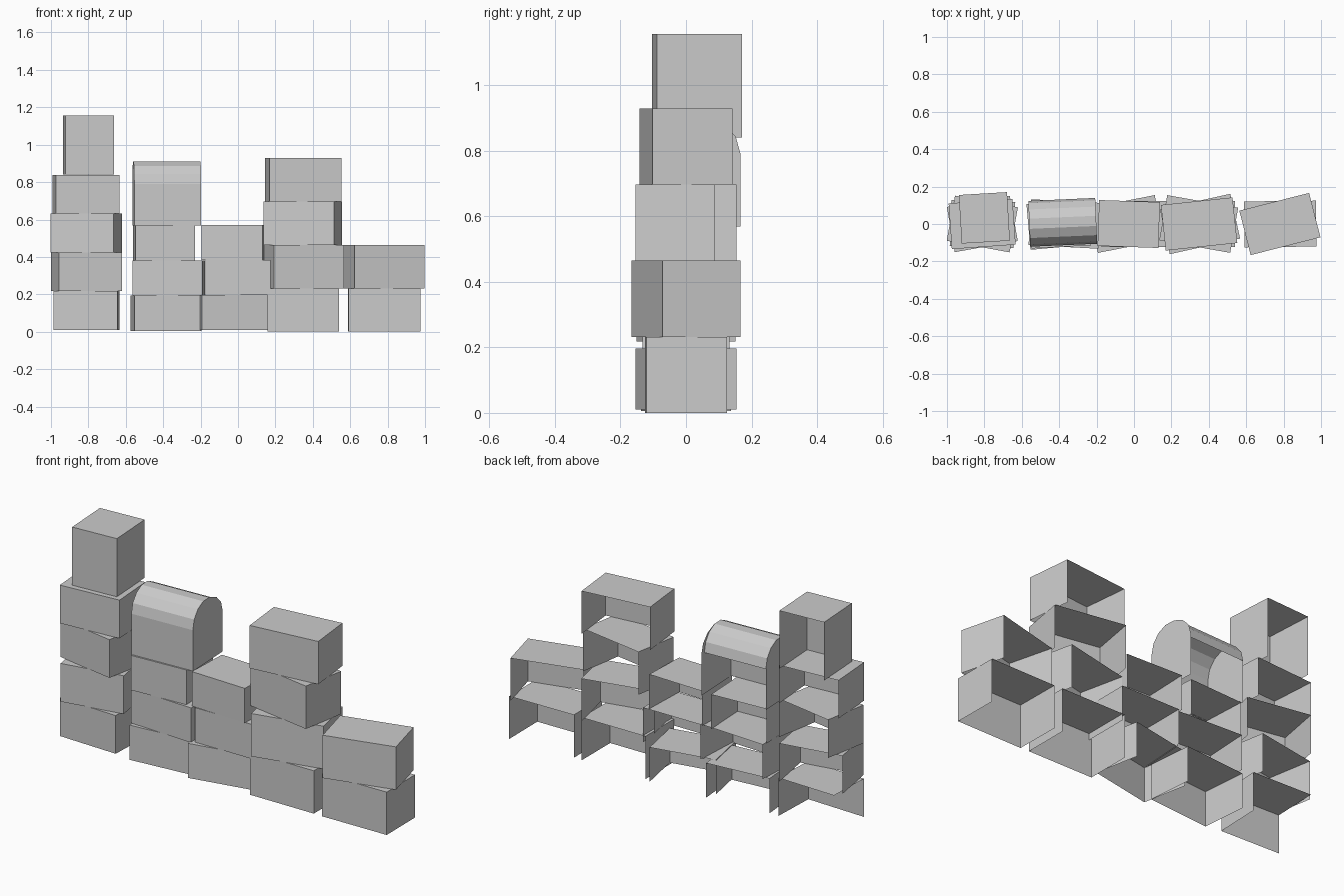
import bpy
import bmesh
from math import radians, cos, sin, pi
from mathutils import Matrix

DEPTH = 0.245

cube = bpy.data.objects.get("Cube")
if cube:
    bpy.data.objects.remove(cube, do_unlink=True)

# Single plain colour
grey = bpy.data.materials.new("light_grey")
grey.use_nodes = True
colour = (0.6, 0.6, 0.6, 1)
grey.diffuse_color = colour
grey.node_tree.nodes["Principled BSDF"].inputs["Base Color"].default_value = colour


def finish(name, bm, location, angle):
    """Turn a bmesh into a placed, flat-shaded object."""
    mesh = bpy.data.meshes.new(name)
    bm.to_mesh(mesh)
    bm.free()
    mesh.materials.append(grey)
    obj = bpy.data.objects.new(name, mesh)
    bpy.context.collection.objects.link(obj)
    obj.location = location
    obj.rotation_euler.z = radians(angle)
    return obj


def open_block(name, location, width, height, angle, depth=DEPTH, left_open=False):
    """Box shell with no back and no underside, resting on its location."""
    bm = bmesh.new()
    size = Matrix.Diagonal((width, depth, height, 1))
    bmesh.ops.create_cube(bm, size=1, matrix=Matrix.Translation((0, 0, height / 2)) @ size)
    bm.normal_update()
    drop = [f for f in bm.faces
            if f.normal.y > 0.5 or f.normal.z < -0.5
            or (left_open and f.normal.x < -0.5)]
    bmesh.ops.delete(bm, geom=drop, context="FACES")
    return finish(name, bm, location, angle)


def arch_profile(radius, wall, segments=7, back=0):
    """Side outline from the front foot, over the arch, to the back foot."""
    points = [(-radius, 0)]
    for i in range(segments + 1):
        a = pi - pi * i / segments
        y = radius * cos(a)
        points.append((y + back * max(0, y / radius), wall + radius * sin(a)))
    points.append((radius + back, 0))
    return points


def arched_block(name, location, width, wall, angle):
    """Round-topped shell with end walls and no back or underside."""
    bm = bmesh.new()
    radius = DEPTH / 2
    half = width / 2
    # Front wall and curved roof
    outline = arch_profile(radius, wall)[:-1]
    rows = [[bm.verts.new((x, y, z)) for x in (-half, half)] for y, z in outline]
    for low, high in zip(rows, rows[1:]):
        bm.faces.new((low[0], low[1], high[1], high[0]))
    # End walls, the left one reaching a little further back
    for x, back in ((-half, 0), (half, 0.027)):
        ring = [bm.verts.new((x, y, z)) for y, z in arch_profile(radius, wall, back=back)]
        if x > 0:
            ring.reverse()
        bm.faces.new(ring)
    return finish(name, bm, location, angle)


# Stacks: name, base height, row height, then (x, width, turn) per block upwards
stacks = [
    ("tower", 0.01, 0.207, [(-0.81, 0.342, -2), (-0.811, 0.342, 10),
                            (-0.811, 0.342, -10.5), (-0.812, 0.342, 4)]),
    ("arch_stack", 0.005, 0.188, [(-0.385, 0.36, 5), (-0.37, 0.375, -3),
                                  (-0.395, 0.32, 3)]),
    ("low_stack", 0.01, 0.187, [(-0.041, 0.357, 11), (0, 0.345, 0),
                                (-0.028, 0.325, -2)]),
    ("wide_stack", 0, 0.232, [(0.349, 0.382, 0), (0.353, 0.385, 12.5),
                              (0.346, 0.385, -10), (0.348, 0.385, 6)]),
    ("end_stack", 0, 0.232, [(0.782, 0.385, 0.6), (0.78, 0.385, 14.3)]),
]
for stack, base, row, blocks in stacks:
    for i, (x, width, turn) in enumerate(blocks):
        open_block(f"{stack}_block_{i + 1}", (x, 0, base + i * row), width, row,
                   turn, left_open=(stack == "tower" and i == 0))

# Toppers
open_block("tower_top_block", (-0.8, 0.033, 0.84), 0.258, 0.315, 3.4, depth=0.26)
arched_block("arched_top_block", (-0.381, 0.009, 0.568), 0.358, 0.222, 2.5)
